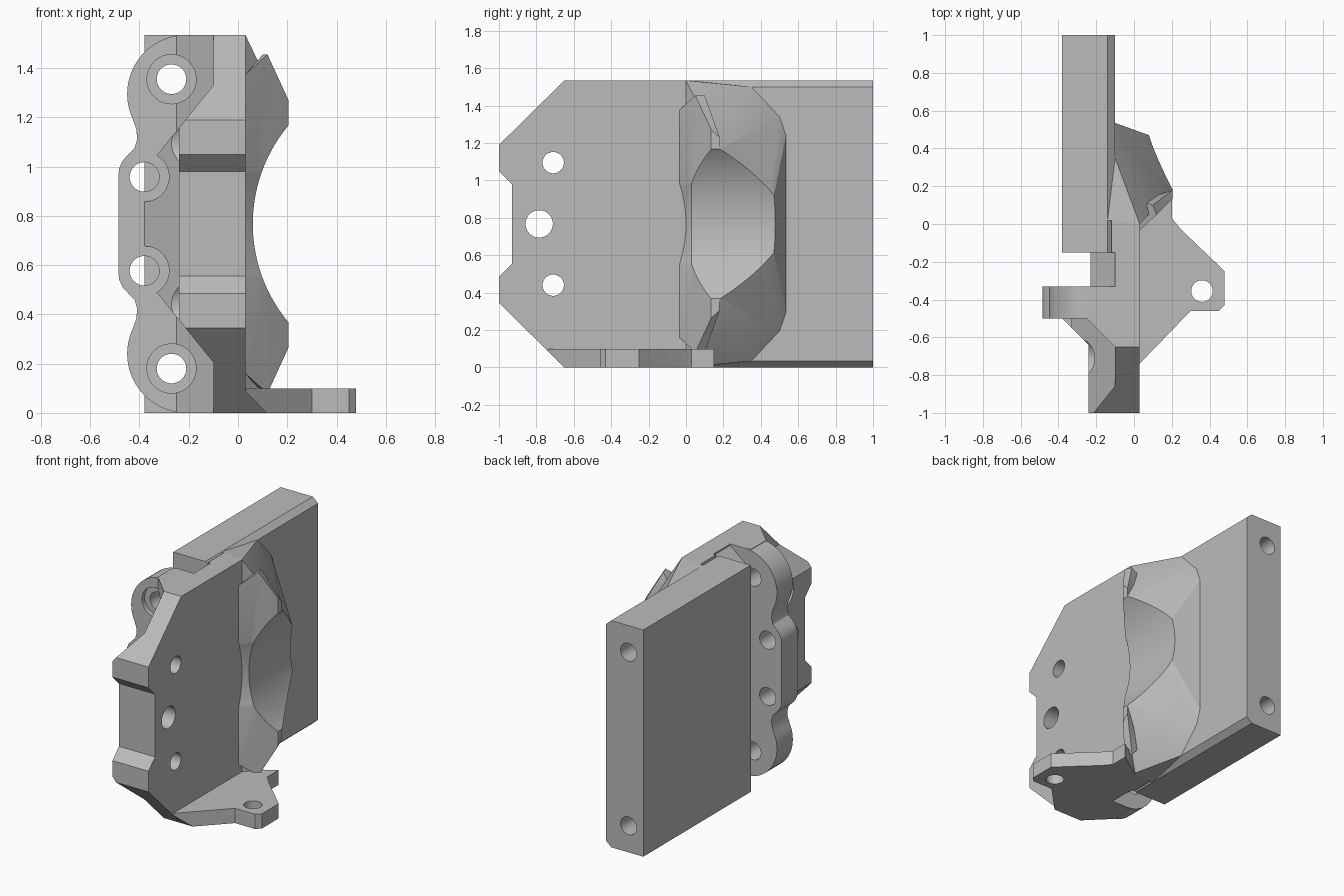
import bpy, bmesh, math
from mathutils import Vector

if "Cube" in bpy.data.objects:
    bpy.data.objects.remove(bpy.data.objects["Cube"])

H = 1.535          # overall height; the bracket is nearly symmetric about mid height
MID = H / 2

grey = bpy.data.materials.new("plain grey")
grey.use_nodes = True
grey.diffuse_color = (0.5, 0.5, 0.5, 1)
grey.node_tree.nodes["Principled BSDF"].inputs["Base Color"].default_value = (0.5, 0.5, 0.5, 1)


def make(name, bm):
    bmesh.ops.recalc_face_normals(bm, faces=bm.faces)
    mesh = bpy.data.meshes.new(name)
    bm.to_mesh(mesh)
    bm.free()
    mesh.materials.append(grey)
    ob = bpy.data.objects.new(name, mesh)
    bpy.context.collection.objects.link(ob)
    return ob


def prism(name, pts, axis, lo, hi):
    """Extrude a 2D outline along an axis; the two coordinates keep x, y, z order."""
    bm = bmesh.new()
    verts = []
    for p in pts:
        co = list(p)
        co.insert(axis, lo)
        verts.append(bm.verts.new(co))
    face = bm.faces.new(verts)
    out = bmesh.ops.extrude_face_region(bm, geom=[face])
    shift = Vector((0, 0, 0))
    shift[axis] = hi - lo
    moved = [g for g in out["geom"] if isinstance(g, bmesh.types.BMVert)]
    bmesh.ops.translate(bm, verts=moved, vec=shift)
    return make(name, bm)


def circle(u, v, r, n=48):
    return [(u + r * math.cos(math.tau * i / n), v + r * math.sin(math.tau * i / n))
            for i in range(n)]


def rod(u, v, r, axis, lo, hi):
    return prism("cutter", circle(u, v, r), axis, lo, hi)


def hull(name, pts):
    """Convex solid from points and their mirror images about mid height."""
    bm = bmesh.new()
    for x, y, z in pts:
        bm.verts.new((x, y, z))
        bm.verts.new((x, y, H - z))
    out = bmesh.ops.convex_hull(bm, input=bm.verts)
    spare = [v for v in out["geom_interior"] if isinstance(v, bmesh.types.BMVert)]
    bmesh.ops.delete(bm, geom=spare, context="VERTS")
    bmesh.ops.dissolve_limit(bm, angle_limit=0.01, verts=bm.verts, edges=bm.edges)
    return make(name, bm)


def combine(ob, others, op="DIFFERENCE"):
    """Apply booleans with helper solids, then drop the helpers."""
    for other in others:
        mod = ob.modifiers.new("bool", "BOOLEAN")
        mod.operation, mod.solver, mod.object = op, "EXACT", other
    dg = bpy.context.evaluated_depsgraph_get()
    dg.update()
    mesh = bpy.data.meshes.new_from_object(ob.evaluated_get(dg))
    ob.modifiers.clear()
    ob.data = mesh
    for other in others:
        bpy.data.objects.remove(other)


def both(pts):
    """Continue an upper outline with its mirror image about mid height."""
    return pts + [(u, H - v) for u, v in reversed(pts)]


def screw_holes():
    return [rod(-0.27, z, 0.06, 1, -1.2, 1.2) for z in (0.18, H - 0.18)]


def screw_recesses():
    return [rod(-0.27, z, 0.1, 1, -1.2, -0.47) for z in (0.18, H - 0.18)]


def boss_holes():
    return [rod(-0.38, z, 0.06, 1, -1.2, -0.2) for z in (0.577, H - 0.577)]


def boss_recesses():
    return [rod(-0.38, z, 0.1, 1, -1.2, -0.5) for z in (0.577, H - 0.577)]


def side_holes():
    spots = ((-0.71, 0.44, 0.057), (-0.785, MID, 0.073), (-0.71, H - 0.44, 0.057))
    return [rod(y, z, r, 0, -0.6, 0.3) for y, z, r in spots]


def side_outline():
    pts = both([(0.0, H), (-0.65, H), (-1, 1.19), (-1, 1.05), (-0.93, 0.98)])
    return prism("cutter", pts, 0, -1, 1)


# Mounting block at the back
block = prism("back_block", both([(-0.38, H), (-0.14, H), (-0.10, 1.5)]), 1, -0.15, 1)
combine(block, screw_holes())

# Thin side plate with the angled web towards the flange
plate = prism("side_plate", [(0.03, -1), (-0.10, -1), (-0.10, -0.65), (-0.25, -0.5),
                             (-0.25, -0.34), (-0.10, -0.34), (-0.10, 0), (0.03, 0)], 2, 0, H)
combine(plate, [side_outline()], "INTERSECT")
combine(plate, side_holes() + screw_holes() + screw_recesses())

# Thick middle of the side plate
core = prism("plate_core", [(0.02, -1), (-0.24, -1), (-0.24, -0.64), (-0.38, -0.5),
                            (-0.38, -0.34), (0.02, -0.34)], 2, 0.1, H - 0.1)
slope = prism("cutter", both([(0.02, 1.33), (-0.10, 1.33), (-0.40, 0.96)]), 1, -1.1, 0)
combine(core, [slope, side_outline()], "INTERSECT")
combine(core, side_holes() + screw_holes() + screw_recesses() + boss_holes() + boss_recesses()
        + [rod(-0.71, z, 0.1, 0, -0.5, -0.15) for z in (0.44, H - 0.44)])

# Rounded screw flange
arc = [(-0.21 + 0.24 * math.cos(math.radians(a)), H - 0.24 + 0.24 * math.sin(math.radians(a)))
       for a in range(90, 206, 5)]
waist = [(-0.412, 1.15), (-0.41, 1.11), (-0.42, 1.075), (-0.445, 1.05), (-0.468, 1.025),
         (-0.482, 0.995), (-0.485, 0.97)]
flange = prism("screw_flange", both([(-0.10, H)] + arc + waist), 1, -0.5, -0.33)
combine(flange, screw_holes() + screw_recesses() + boss_holes())

# Recessed bridge between flange and block
bridge = prism("bridge", both([(-0.09, H - 0.01), (-0.10, H - 0.01), (-0.23, 1.42)]),
               1, -0.34, -0.14)
combine(bridge, screw_holes())

# Filler joining block and plate
prism("joint", [(-0.12, -0.15), (0.03, -0.15), (0.03, 0), (-0.12, 0.02)], 2, 0, H)


# Curved cradle: sloped body and front rib, hollowed by a flared cylinder
def cradle_cutter():
    bm = bmesh.new()
    rings = []
    for y, r in ((-0.2, 0.854), (0.03, 0.624), (0.7, 0.624)):
        rings.append([bm.verts.new((u, y, v)) for u, v in circle(0.684, MID, r, 128)])
    for a, b in zip(rings, rings[1:]):
        for i in range(len(a)):
            j = (i + 1) % len(a)
            bm.faces.new((a[i], a[j], b[j], b[i]))
    bm.faces.new(rings[0])
    bm.faces.new(rings[-1])
    return make("cutter", bm)


body = hull("cradle_body", [(-0.14, 0.02, H), (0.03, 0, H), (-0.14, 0.35, 1.5),
                            (-0.10, 0.35, 1.5), (-0.10, 0.5, 1.34), (-0.10, 0.535, 1.24),
                            (-0.04, 0.47, 1.17), (0.08, 0.47, 0.92), (0.205, 0.18, 1.17),
                            (0.03, 0, 1.375), (-0.14, 0.5, 1.24)])
rib = hull("cradle_rib", [(0.03, -0.035, 1.375), (0.12, 0.05, 1.455), (0.205, 0.135, 1.27),
                          (0.205, 0.18, 1.17), (0.205, 0.18, 1.23), (0.03, 0.12, 1.375),
                          (0.1, 0.1, 1.455)])
combine(body, [cradle_cutter()])
combine(rib, [cradle_cutter()])

# Foot tab with its screw hole
tab = prism("foot_tab", [(0.0, -0.77), (0.30, -0.46), (0.45, -0.46), (0.48, -0.43),
                         (0.48, -0.25), (0.25, -0.03), (0.2, 0.03), (0.2, 0.15), (0.0, 0.02)],
            2, 0, 0.10)
front_bevel = prism("cutter", [(-0.65, 0), (-0.85, 0.2), (-0.85, -0.1), (-0.55, -0.1)], 0, -1, 1)
combine(tab, [front_bevel, rod(0.36, -0.355, 0.057, 2, -0.1, 0.2)])

# Smooth the round surfaces, keep the edges sharp
for ob in bpy.context.collection.objects:
    if ob.type == "MESH" and ob.data.materials and ob.data.materials[0] == grey:
        bpy.ops.object.select_all(action="DESELECT")
        ob.select_set(True)
        bpy.context.view_layer.objects.active = ob
        bpy.ops.object.shade_smooth_by_angle(angle=math.radians(25))
